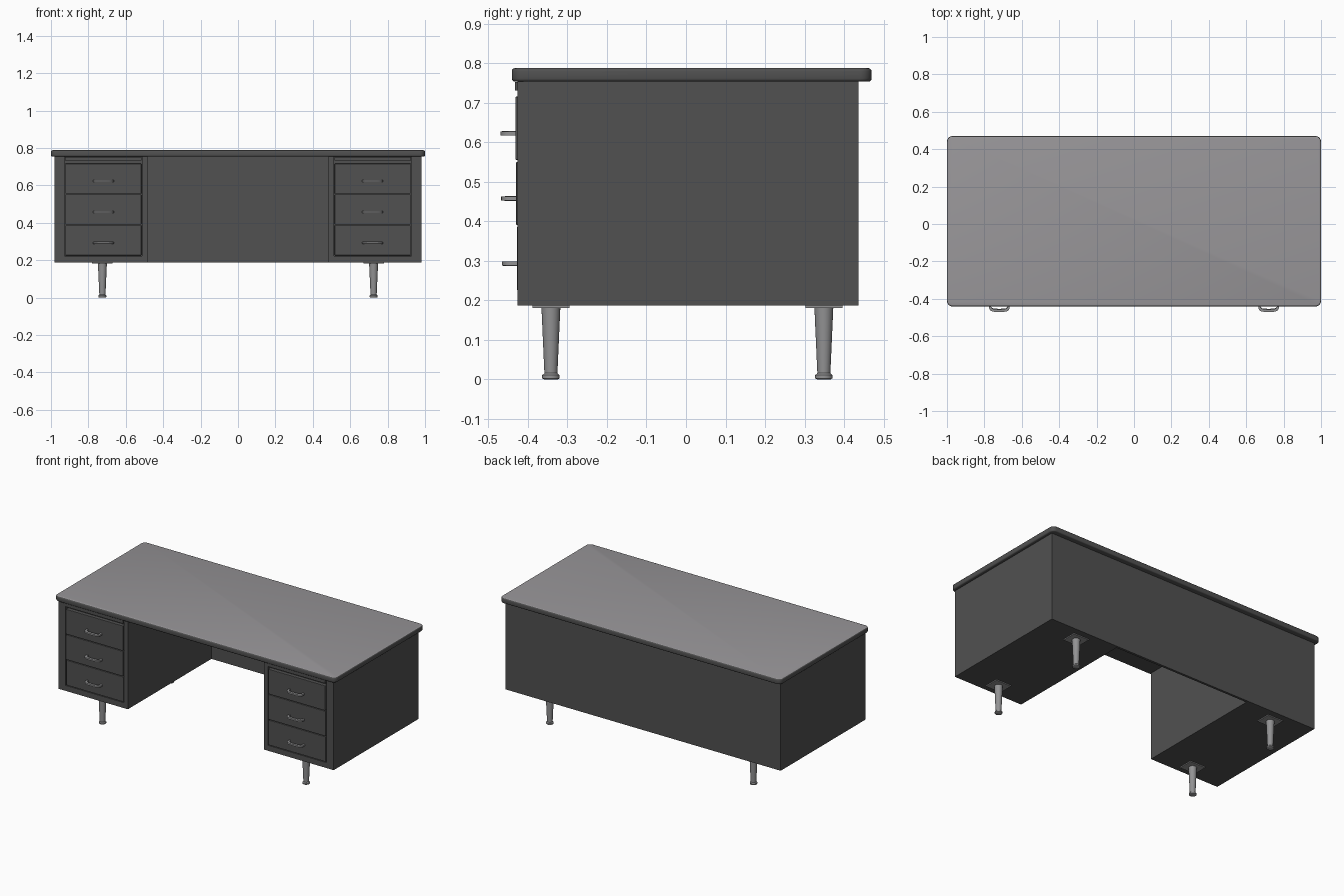
import bpy, bmesh, math
from mathutils import Matrix

if "Cube" in bpy.data.objects:
    bpy.data.objects.remove(bpy.data.objects["Cube"])


def material(name, rgb):
    m = bpy.data.materials.new(name)
    m.diffuse_color = (*rgb, 1)
    m.use_nodes = True
    m.node_tree.nodes["Principled BSDF"].inputs["Base Color"].default_value = m.diffuse_color
    return m


BODY = material("dark_grey_steel", (0.082, 0.082, 0.082))
TOP = material("grey_laminate", (0.315, 0.305, 0.318))
METAL = material("brushed_metal", (0.29, 0.29, 0.295))


def finish(name, bm, *mats, smooth=False):
    bmesh.ops.recalc_face_normals(bm, faces=bm.faces)
    me = bpy.data.meshes.new(name)
    bm.to_mesh(me)
    bm.free()
    for m in mats:
        me.materials.append(m)
    ob = bpy.data.objects.new(name, me)
    bpy.context.collection.objects.link(ob)
    if smooth:
        bpy.ops.object.select_all(action='DESELECT')
        ob.select_set(True)
        bpy.context.view_layer.objects.active = ob
        bpy.ops.object.shade_smooth_by_angle(angle=math.radians(35))
    return ob


def add_box(bm, x0, x1, y0, y1, z0, z1):
    mat = Matrix.Translation(((x0 + x1) / 2, (y0 + y1) / 2, (z0 + z1) / 2))
    mat = mat @ Matrix.Diagonal((x1 - x0, y1 - y0, z1 - z0, 1))
    return bmesh.ops.create_cube(bm, size=1, matrix=mat)["verts"]


def box(name, x, y, z, mat, bevel=0):
    bm = bmesh.new()
    add_box(bm, *x, *y, *z)
    if bevel:
        bmesh.ops.bevel(bm, geom=bm.edges[:], offset=bevel, segments=2, profile=0.5, affect='EDGES')
    return finish(name, bm, mat)


# Desktop slab: rounded corners, rounded rim, laminate only on the upper face
bm = bmesh.new()
add_box(bm, -1, 1, -0.441, 0.47, 0.754, 0.788)
corners = [e for e in bm.edges if abs(e.verts[0].co.z - e.verts[1].co.z) > 0.01]
bmesh.ops.bevel(bm, geom=corners, offset=0.03, segments=6, profile=0.5, affect='EDGES')
rim = [e for e in bm.edges if abs(e.verts[0].co.z - e.verts[1].co.z) < 0.001]
bmesh.ops.bevel(bm, geom=rim, offset=0.008, segments=3, profile=0.5, affect='EDGES')
bm.normal_update()
for f in bm.faces:
    f.material_index = 1 if f.normal.z > 0.95 else 0
finish("desktop", bm, BODY, TOP, smooth=True)

# Back panel between the pedestals
box("back_panel", (-0.486, 0.486), (0.422, 0.437), (0.187, 0.755), BODY)

FRONT, BACK, LOW, HIGH = -0.427, 0.437, 0.187, 0.755


def pedestal(side, s):
    # Cabinet with a shallow recess in its front
    bm = bmesh.new()
    span = lambda a, b: tuple(sorted((s * a, s * b)))
    add_box(bm, *span(0.485, 0.98), FRONT + 0.02, BACK, LOW, HIGH)
    add_box(bm, *span(0.928, 0.98), FRONT, FRONT + 0.02, LOW, HIGH)
    add_box(bm, *span(0.485, 0.512), FRONT, FRONT + 0.02, LOW, HIGH)
    add_box(bm, *span(0.512, 0.928), FRONT, FRONT + 0.02, LOW, 0.222)
    finish(side + "_pedestal", bm, BODY)
    # Pull-out board
    box(side + "_pull_out_board", span(0.516, 0.924), (-0.433, FRONT + 0.02), (0.732, 0.753), BODY)
    # Drawer fronts
    for i, z in enumerate((0.226, 0.391, 0.556)):
        box(f"{side}_drawer_{i + 1}", span(0.517, 0.923), (-0.428 - 0.002 * i, FRONT + 0.02),
            (z, z + 0.160), BODY, 0.002)
        handle(f"{side}_handle_{i + 1}", s * 0.72, -0.466 - 0.002 * i, z + 0.067)


def handle(name, cx, y, z):
    # Flat bow-shaped pull, swept between an outer and an inner arc
    bm = bmesh.new()
    rings = []
    n = 20
    for i in range(n + 1):
        a = math.pi * i / n
        c, sn = math.cos(a), math.sin(a)
        bow = lambda r, d: (cx + r * math.copysign(abs(c) ** 0.5, c), -0.426 + (y + 0.426) * d * sn ** 0.5)
        o, k = bow(0.056, 1), bow(0.045, 0.68)
        rings.append([bm.verts.new((*p, z + h)) for p, h in
                      ((o, -0.005), (o, 0.005), (k, 0.006), (k, -0.006))])
    for p, q in zip(rings, rings[1:]):
        for j in range(4):
            bm.faces.new((p[j], p[(j + 1) % 4], q[(j + 1) % 4], q[j]))
    bm.faces.new(rings[0])
    bm.faces.new(rings[-1])
    finish(name, bm, METAL, smooth=True)


def leg(name, x, y):
    # Mounting plate plus a turned, tapering leg with a foot
    box(name + "_plate", (x - 0.055, x + 0.055), (y - 0.047, y + 0.047), (0.181, 0.188), METAL)
    profile = ((0.017, 0), (0.022, 0.003), (0.022, 0.011), (0.018, 0.014), (0.0165, 0.016), (0.024, 0.184))
    bm = bmesh.new()
    n = 24
    rings = [[bm.verts.new((x + r * math.cos(2 * math.pi * i / n), y + r * math.sin(2 * math.pi * i / n), z))
              for i in range(n)] for r, z in profile]
    for p, q in zip(rings, rings[1:]):
        for i in range(n):
            bm.faces.new((p[i], p[(i + 1) % n], q[(i + 1) % n], q[i]))
    bm.faces.new(rings[0])
    bm.faces.new(rings[-1])
    finish(name, bm, METAL, smooth=True)


for side, s in (("left", -1), ("right", 1)):
    pedestal(side, s)
    leg(side + "_front_leg", s * 0.725, -0.342)
    leg(side + "_back_leg", s * 0.725, 0.349)
